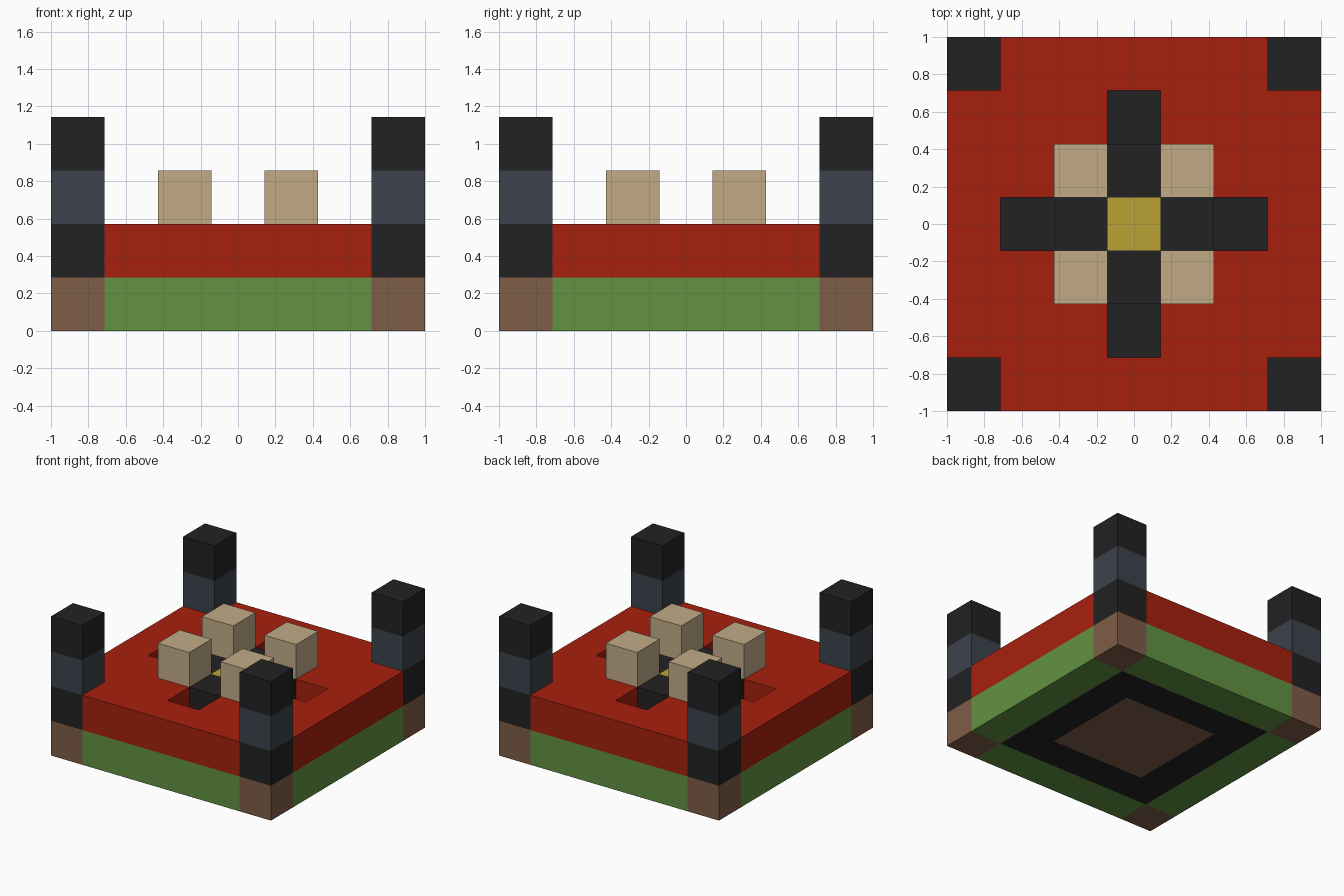
import bpy, bmesh
from mathutils import Vector
from itertools import product

U = 2 / 7          # edge length of one block
HALF = 3           # the plan runs from -3 to 3 blocks each way

if "Cube" in bpy.data.objects:
    bpy.data.objects.remove(bpy.data.objects["Cube"])


def make_material(name, rgb):
    """Flat colour from 0-255 display values."""
    linear = [((c / 255 + 0.055) / 1.055) ** 2.4 for c in rgb] + [1.0]
    mat = bpy.data.materials.new(name)
    mat.use_nodes = True
    mat.diffuse_color = linear
    node = mat.node_tree.nodes["Principled BSDF"]
    node.inputs["Base Color"].default_value = linear
    node.inputs["Roughness"].default_value = 0.9
    return mat


red = make_material("red", (167, 32, 14))
green = make_material("green", (98, 146, 66))
black = make_material("black", (34, 34, 34))
slate = make_material("slate", (60, 66, 77))
brown = make_material("brown", (126, 93, 71))
tan = make_material("tan", (194, 171, 135))
yellow = make_material("yellow", (187, 163, 53))


def build(name, mat, layer, cells):
    """Make one part from blocks in a layer, keeping only its outer faces."""
    cells = set(cells)
    bm = bmesh.new()
    directions = [Vector(d) for d in ((1, 0, 0), (-1, 0, 0), (0, 1, 0),
                                      (0, -1, 0), (0, 0, 1), (0, 0, -1))]
    for i, j in cells:
        centre = Vector((i, j, layer + 0.5))
        for d in directions:
            if d.z == 0 and (i + int(d.x), j + int(d.y)) in cells:
                continue
            a = Vector((d.y, d.z, d.x))
            b = d.cross(a)
            corners = ((-1, -1), (1, -1), (1, 1), (-1, 1))
            bm.faces.new([bm.verts.new((centre + (d + a * s + b * t) / 2) * U)
                          for s, t in corners])
    bmesh.ops.remove_doubles(bm, verts=bm.verts, dist=U / 100)
    bmesh.ops.dissolve_limit(bm, angle_limit=0.01, verts=bm.verts, edges=bm.edges)
    bmesh.ops.recalc_face_normals(bm, faces=bm.faces)
    mesh = bpy.data.meshes.new(name)
    bm.to_mesh(mesh)
    bm.free()
    mesh.materials.append(mat)
    bpy.context.collection.objects.link(bpy.data.objects.new(name, mesh))


def ring(cell):
    return max(abs(cell[0]), abs(cell[1]))


def is_corner(cell):
    return abs(cell[0]) == abs(cell[1]) == HALF


plan = list(product(range(-HALF, HALF + 1), repeat=2))
cross = [c for c in plan if 0 in c and ring(c) < HALF]

# Base layer: green border, black band and brown middle
build("base_border", green, 0, [c for c in plan if ring(c) == HALF and not is_corner(c)])
build("base_band", black, 0, [c for c in plan if ring(c) == 2])
build("base_middle", brown, 0, [c for c in plan if ring(c) < 2])

# Red deck with a cross-shaped opening, filled except for its four end pits
build("deck", red, 1, [c for c in plan if not is_corner(c) and c not in cross])
build("cross_fill", black, 1, [c for c in cross if ring(c) == 1])
build("cross_centre", yellow, 1, [(0, 0)])

# Corner towers and the tan blocks around the centre
for side_x, x in (("left", 1), ("right", -1)):
    for side_y, y in (("front", -1), ("back", 1)):
        place = f"{side_y}_{side_x}"
        corner = [(x * HALF, y * HALF)]
        for layer, (part, mat) in enumerate((("foot", brown), ("lower", black),
                                             ("window", slate), ("top", black))):
            build(f"tower_{part}_{place}", mat, layer, corner)
        build(f"block_{place}", tan, 2, [(x, y)])
